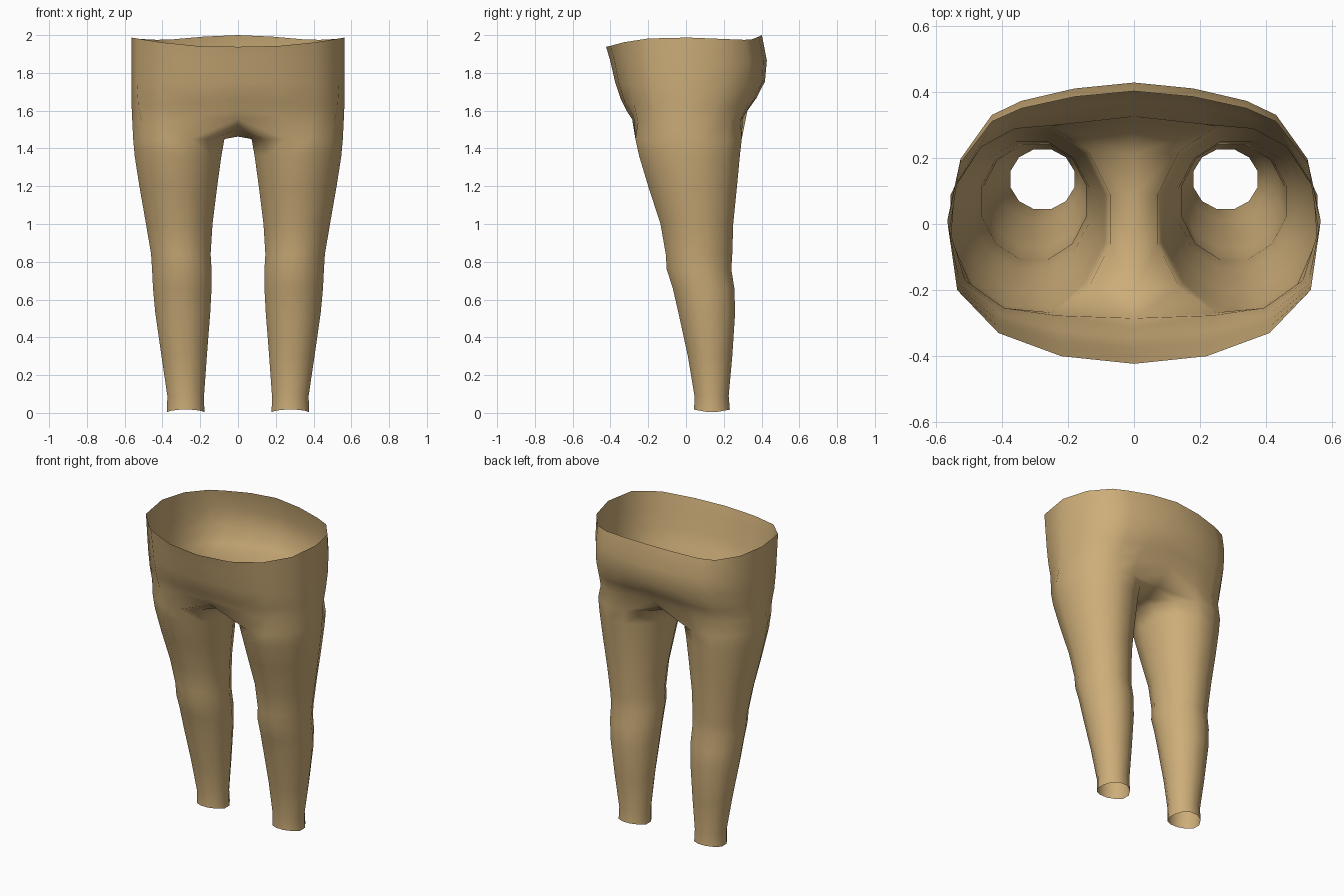
import bpy, bmesh, math

if "Cube" in bpy.data.objects:
    bpy.data.objects.remove(bpy.data.objects["Cube"])

# Leg sections: z, inner x, outer x, front y, back y
LEG = [
    (0.00, .178, .376, .043, .232), (0.09, .180, .374, .045, .226),
    (0.30, .165, .405, .010, .245), (0.53, .147, .438, -.040, .260),
    (0.66, .140, .450, -.070, .256), (0.76, .140, .455, -.102, .240),
    (0.84, .145, .460, -.107, .245), (1.00, .135, .487, -.135, .250),
    (1.20, .110, .522, -.200, .270), (1.36, .088, .547, -.248, .285),
    (1.45, .072, .555, -.268, .295),
]
# Waist rim outline, from front centre round the side to back centre
RIM = [(0, -.423, 1.938), (.22, -.40, 1.943), (.41, -.33, 1.962), (.535, -.20, 1.982),
       (.565, .01, 1.987), (.525, .185, 1.98), (.43, .31, 1.975), (.34, .35, 1.978),
       (.18, .385, 1.992), (0, .402, 2.0)]
# Hip sections: z, front scale, back scale, width scale, blend to rim shape, centre front (y, z), centre back (y, z)
HIP = [
    (1.54, .72, .80, 1.00, .45, (-.315, 1.60), (.325, 1.60)),
    (1.63, .835, .95, 1.00, .85, (-.345, 1.66), (.375, 1.67)),
    (1.74, .89, 1.05, 1.00, 1, (-.375, 1.75), (.418, 1.755)),
    (1.86, .945, 1.065, 1.00, 1, (-.40, 1.86), (.428, 1.865)),
]
# Crotch centre line, front to back (y, z)
CROTCH = [(-.285, 1.555), (-.20, 1.50), (-.07, 1.463), (.09, 1.463), (.21, 1.495), (.295, 1.55)]

bm = bmesh.new()


def leg_ring(z, xi, xo, yf, yb):
    cx, cy = (xi + xo) / 2, (yf + yb) / 2
    k = 1 / math.cos(math.radians(15))
    pts = []
    for i in range(12):
        a = math.radians(-105 + 30 * i)
        dz = .018 * abs(math.sin(a)) if z == 0 else 0     # arched hem
        pts.append((cx + (xo - xi) / 2 * k * math.cos(a),
                    cy + (yb - yf) / 2 * k * math.sin(a), z + dz))
    return pts


def strip(a, b, closed=False):
    n = len(a)
    for i in range(n if closed else n - 1):
        j = (i + 1) % n
        bm.faces.new((a[i], a[j], b[j], b[i]))


def verts(pts):
    return [bm.verts.new(p) for p in pts]


# Leg tube
rings = [verts(leg_ring(*s)) for s in LEG]
for a, b in zip(rings, rings[1:]):
    strip(a, b, True)

# Crotch bridge from the inner thigh to the centre line
top = rings[-1]
centre = verts([(0, y, z) for y, z in CROTCH])
inner = [top[0], top[11], top[10], top[9], top[8], top[7]]
strip(centre, inner)

# Hips up to the waist rim
lower = [centre[0]] + top[:8] + [centre[-1]]
thigh = leg_ring(*LEG[-1])
for z, sf, sb, sx, mix, front, back in HIP:
    pts = [(0, *front)]
    for i in range(1, 9):
        x, y, _ = RIM[i]
        x, y = x * sx, y * (sf if y < 0 else sb)
        tx, ty, _ = thigh[i - 1]
        edge = max(0, 1 - abs(x) / .4)
        zc = front[1] if y < 0 else back[1]
        pts.append((tx + (x - tx) * mix, ty + (y - ty) * mix, z + (zc - z) * edge))
    pts.append((0, *back))
    ring = verts(pts)
    strip(lower, ring)
    lower = ring
strip(lower, verts(RIM))

bmesh.ops.recalc_face_normals(bm, faces=bm.faces)
mesh = bpy.data.meshes.new("trousers")
bm.to_mesh(mesh)
bm.free()
obj = bpy.data.objects.new("trousers", mesh)
bpy.context.collection.objects.link(obj)

# Mirror to the other leg
mod = obj.modifiers.new("mirror", 'MIRROR')
mod.use_clip = True
mod.merge_threshold = .0005

mat = bpy.data.materials.new("tan cloth")
mat.diffuse_color = (.61, .42, .19, 1)
mat.use_nodes = True
mat.node_tree.nodes["Principled BSDF"].inputs["Base Color"].default_value = mat.diffuse_color
mesh.materials.append(mat)
for p in mesh.polygons:
    p.use_smooth = True
